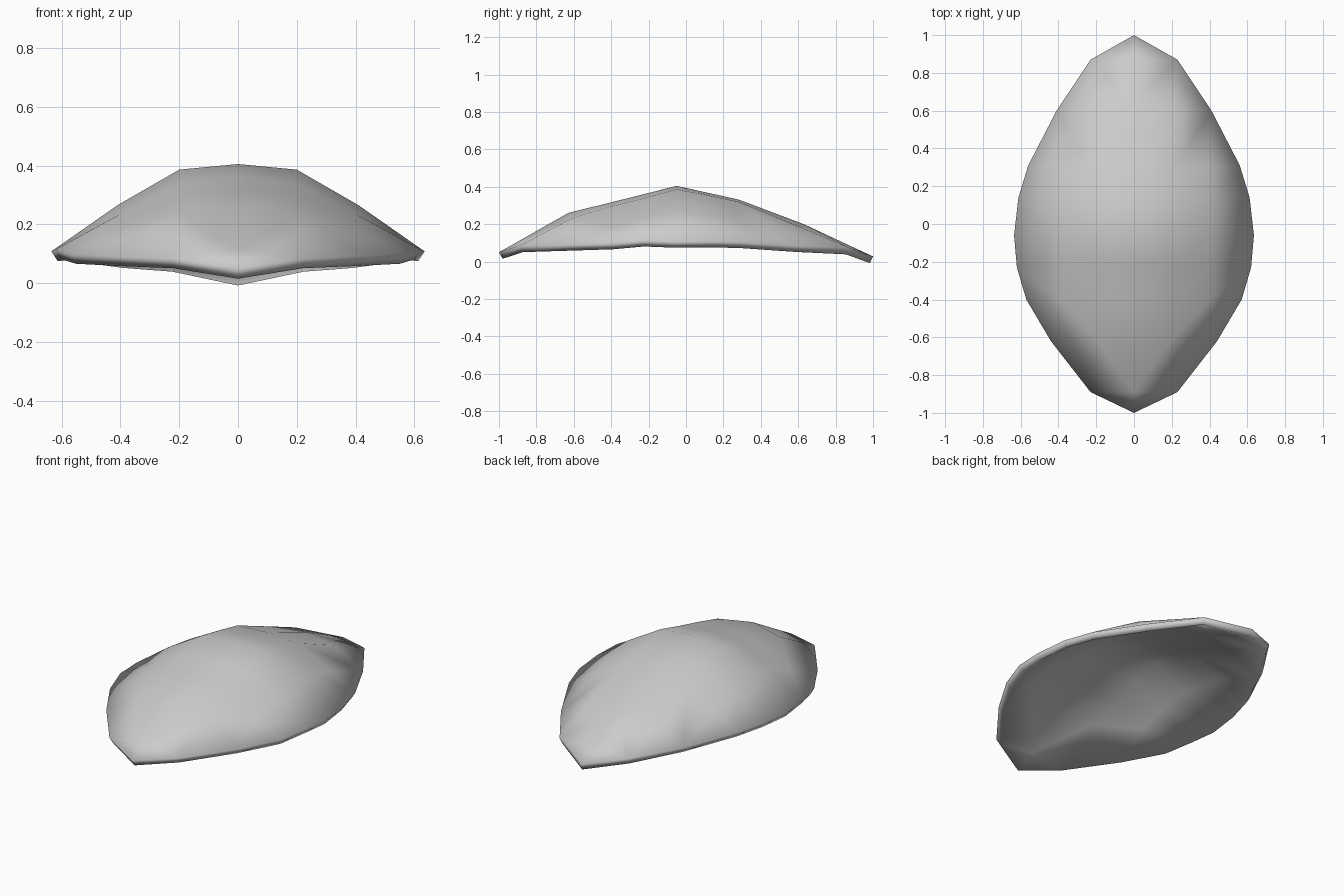
import bpy

if "Cube" in bpy.data.objects:
    bpy.data.objects.remove(bpy.data.objects["Cube"])

# Half cross-sections, front to back, each from the centre ridge out to the rim
rows = [
    [(0, -1, .05)],
    [(0, -.89, .112), (.23, -.89, .085)],
    [(0, -.63, .26), (.21, -.6, .236), (.44, -.62, .092)],
    [(0, -.4, .317), (.2, -.4, .295), (.4, -.4, .19), (.57, -.4, .1)],
    [(0, -.22, .362), (.2, -.22, .34), (.4, -.22, .235), (.62, -.23, .115)],
    [(0, -.05, .405), (.2, -.05, .386), (.41, -.05, .265), (.635, -.06, .108)],
    [(0, .13, .365), (.2, .13, .352), (.41, .13, .24), (.612, .14, .11)],
    [(0, .28, .332), (.2, .28, .32), (.4, .3, .2), (.56, .31, .105)],
    [(0, .63, .2), (.21, .61, .185), (.41, .6, .085)],
    [(0, .87, .088), (.23, .87, .075)],
    [(0, 1, .028)],
]

# Number the points; short rows repeat their rim point so strips close as fans
verts, grid = [], []
for row in rows:
    ids = list(range(len(verts), len(verts) + len(row)))
    verts += row
    grid.append(ids + [ids[-1]] * (4 - len(ids)))

faces = []
for a, b in zip(grid, grid[1:]):
    for j in range(3):
        face = list(dict.fromkeys((a[j], a[j + 1], b[j + 1], b[j])))
        if len(face) > 2:
            faces.append(face)

# Curved shell plate
mesh = bpy.data.meshes.new("shell_plate")
mesh.from_pydata(verts, [], faces)
mesh.shade_smooth()
shell = bpy.data.objects.new("shell_plate", mesh)
bpy.context.collection.objects.link(shell)

mirror = shell.modifiers.new("mirror", 'MIRROR')
mirror.use_clip = True

# Thickness with a slanted lip around the rim
solid = shell.modifiers.new("thickness", 'SOLIDIFY')
solid.thickness = .04
solid.offset = -1
